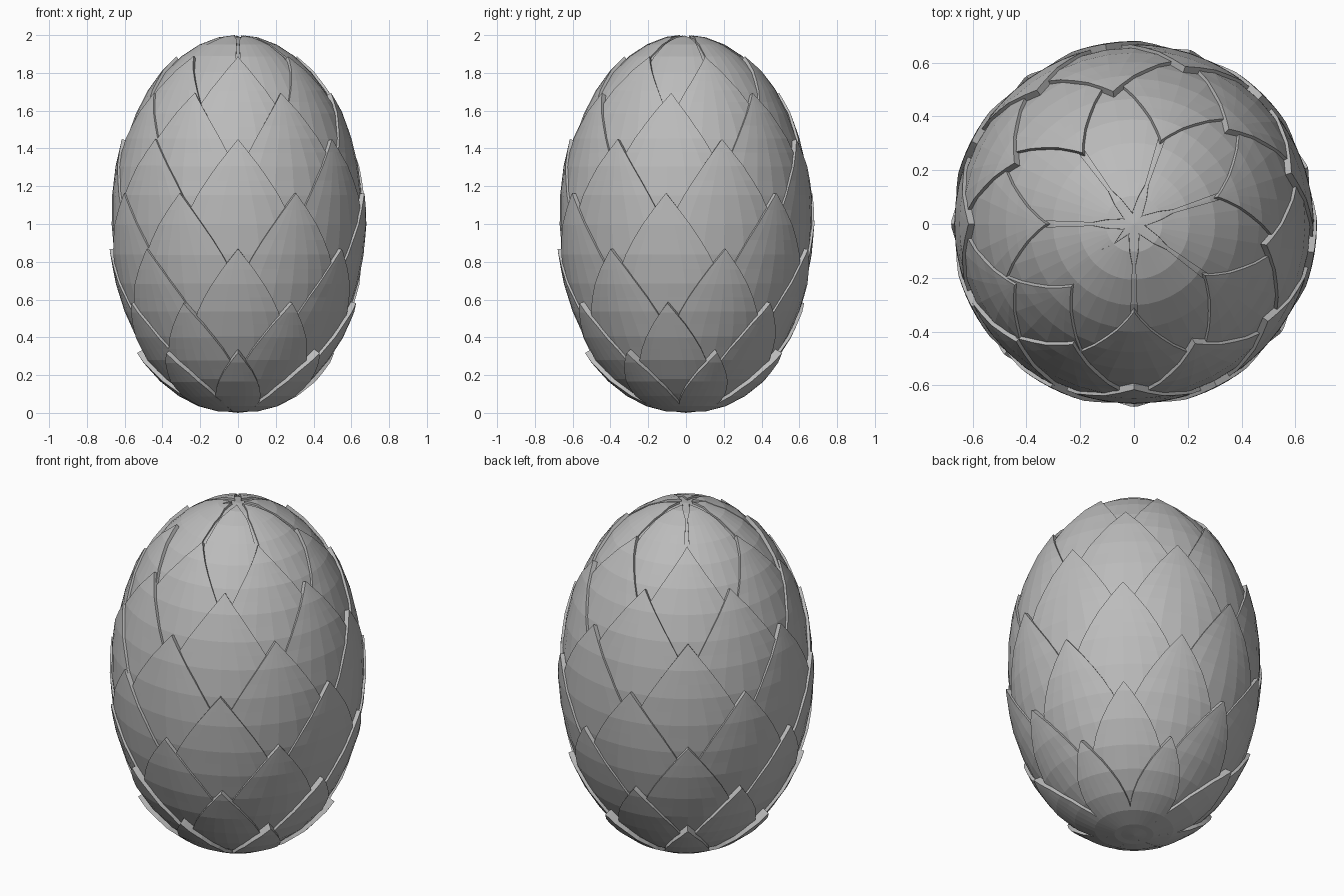
import bpy, bmesh, math
from math import sin, cos, radians

if "Cube" in bpy.data.objects:
    bpy.data.objects.remove(bpy.data.objects["Cube"])

A, B = 0.655, 0.995      # egg half width and half height
STEP = 9.0               # ring spacing in degrees

mat = bpy.data.materials.new("stone grey")
mat.diffuse_color = (0.5, 0.5, 0.5, 1)
mat.use_nodes = True
mat.node_tree.nodes["Principled BSDF"].inputs["Base Color"].default_value = mat.diffuse_color


def ring_point(k):
    """Profile radius, height and normal at ring k."""
    t = radians(k * STEP)
    nr, nz = sin(t) / A, cos(t) / B
    n = math.hypot(nr, nz)
    return (A * sin(t), B + B * cos(t), nr / n, nz / n)


def shell(theta, az, off):
    """Point on the faceted egg, lifted off it by off (az 0 = front)."""
    k = min(int(theta // STEP), 19)
    f = theta / STEP - k
    r, z, nr, nz = [p + (q - p) * f for p, q in zip(ring_point(k), ring_point(k + 1))]
    r = max(r + nr * off, 0)
    a = radians(az)
    return (r * sin(a), -r * cos(a), z + nz * off)


def finish(name, bm):
    me = bpy.data.meshes.new(name)
    bm.to_mesh(me)
    bm.free()
    me.materials.append(mat)
    ob = bpy.data.objects.new(name, me)
    bpy.context.collection.objects.link(ob)


def add_scale(bm, tip, az, lift, taper, half, length):
    """Pointed scale: tip at the top, widening downward and sinking into the egg."""
    cols = 6
    end = min(tip + length, 174)
    thetas = [tip, tip + 1.0]
    t = math.ceil((tip + 2.2) / 4.5) * 4.5
    while t < end:
        thetas.append(t)
        t += 4.5
    thetas.append(end)
    outer, inner = [], []
    for t in thetas:
        d = t - tip
        u = min(d / taper, 1)
        w = half * (1 - (1 - u) ** 1.45)
        off = lift * (1 - 0.97 * d / (end - tip))
        row = [shell(t, az + w * (2 * j / cols - 1), off) for j in range(cols + 1)]
        if d == 0:
            v = bm.verts.new(row[0])
            outer.append([v] * (cols + 1))
            v = bm.verts.new(shell(t, az, -0.012))
            inner.append((v, v))
        else:
            outer.append([bm.verts.new(p) for p in row])
            inner.append(tuple(bm.verts.new(shell(t, az + s * w, -0.012)) for s in (-1, 1)))
    for i in range(len(thetas) - 1):
        a, b = outer[i], outer[i + 1]
        for j in range(cols):
            face = [a[j], b[j], b[j + 1], a[j + 1]]
            bm.faces.new(list(dict.fromkeys(face)))
        # thick rims on both sides
        bm.faces.new([inner[i][0], inner[i + 1][0], b[0], a[0]])
        bm.faces.new([a[-1], b[-1], inner[i + 1][1], inner[i][1]])


# egg body
bm = bmesh.new()
bmesh.ops.create_uvsphere(bm, u_segments=40, v_segments=20, radius=1)
for v in bm.verts:
    v.co = (v.co.x * A, v.co.y * A, v.co.z * B + B)
finish("egg_body", bm)

# overlapping rows of scales, bottom to top: tip height and lift at the tip
even = [54 * k for k in range(6)] + [315]
odd = [27 + 54 * k for k in range(6)] + [333]
rows = [(0.35, 0.050), (0.60, 0.038), (0.88, 0.031), (1.17, 0.031),
        (1.45, 0.031), (1.69, 0.029), (1.88, 0.025)]
for n, (z, lift) in enumerate(rows):
    bm = bmesh.new()
    tip = math.degrees(math.acos((z - 0.01 - B) / B))
    for i, az in enumerate(odd if n % 2 else even):
        add_scale(bm, tip, az, lift + (0.004 if i == 6 else 0), 34, 29, 46)
    finish("scale_row_%d" % (n + 1), bm)

# crown petals closing over the top
bm = bmesh.new()
for i, az in enumerate(odd):
    add_scale(bm, 3, az, 0.012 + (0.003 if i == 6 else 0), 10, 25, 52)
finish("crown_scales", bm)
